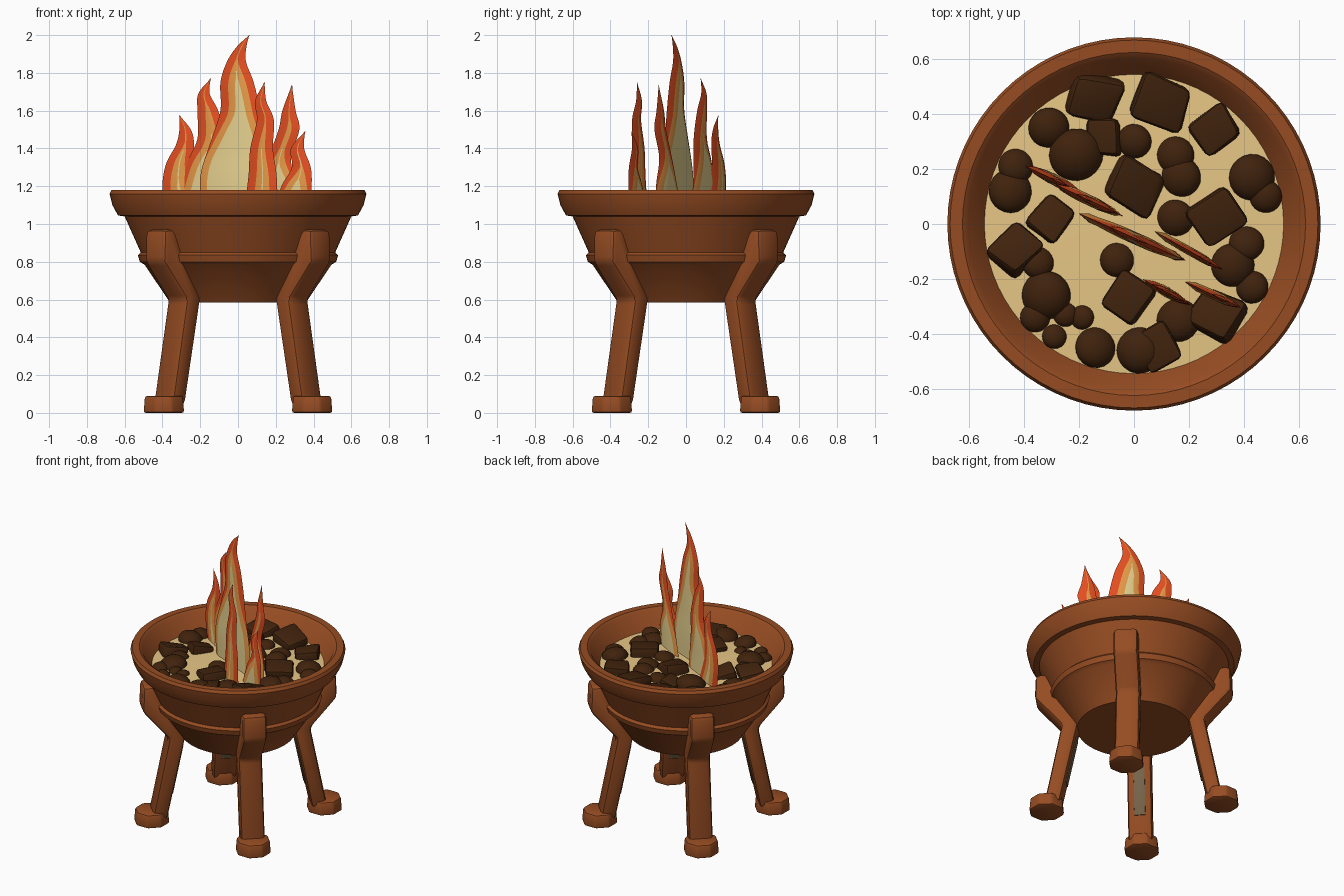
import bpy, bmesh, math, random
from mathutils import Matrix, Vector, Euler

random.seed(4)
if "Cube" in bpy.data.objects:
    bpy.data.objects.remove(bpy.data.objects["Cube"], do_unlink=True)


def material(name, srgb):
    """Flat material from a display colour."""
    linear = [((c + 0.055) / 1.055) ** 2.4 for c in srgb] + [1]
    mat = bpy.data.materials.new(name)
    mat.use_nodes = True
    mat.diffuse_color = linear
    shader = mat.node_tree.nodes["Principled BSDF"]
    shader.inputs["Base Color"].default_value = linear
    shader.inputs["Roughness"].default_value = 0.9
    return mat


clay = material("terracotta", (.59, .3, .135))
ash = material("ash_grey", (.46, .39, .29))
coal = material("dark_coal", (.25, .135, .05))
sand = material("pale_sand", (.92, .79, .53))
red = material("flame_red", (.9, .31, .13))
orange = material("flame_orange", (.93, .62, .29))
cream = material("flame_cream", (.95, .86, .59))


def finish(bm, name, mats, angle=35):
    """Turn a bmesh into a smooth-shaded object with sharp creases."""
    bmesh.ops.recalc_face_normals(bm, faces=bm.faces)
    mesh = bpy.data.meshes.new(name)
    bm.to_mesh(mesh)
    bm.free()
    for mat in mats:
        mesh.materials.append(mat)
    mesh.shade_smooth()
    mesh.set_sharp_from_angle(angle=math.radians(angle))
    obj = bpy.data.objects.new(name, mesh)
    bpy.context.collection.objects.link(obj)


def lathe(name, profile, mat, steps=72):
    bm = bmesh.new()
    verts = [bm.verts.new((r, 0, z)) for r, z in profile]
    edges = [bm.edges.new(pair) for pair in zip(verts, verts[1:])]
    bmesh.ops.spin(bm, geom=verts + edges, axis=(0, 0, 1), cent=(0, 0, 0),
                   angle=math.tau, steps=steps)
    bmesh.ops.remove_doubles(bm, verts=bm.verts, dist=0.0005)
    finish(bm, name, [mat])


def bevel_and_turn(bm, name, bevel, angle, mat):
    """Chamfer a leg part and swing it to its corner."""
    bmesh.ops.recalc_face_normals(bm, faces=bm.faces)
    bmesh.ops.bevel(bm, geom=list(bm.edges), offset=bevel, segments=2,
                    profile=0.5, affect='EDGES', clamp_overlap=True)
    bmesh.ops.rotate(bm, verts=bm.verts, cent=(0, 0, 0),
                     matrix=Matrix.Rotation(angle, 3, 'Z'))
    finish(bm, name, [mat])


def make_slab(name, profile, half_width, bevel, angle, mat):
    """Extrude an outline of radius and height sideways."""
    bm = bmesh.new()
    face = bm.faces.new([bm.verts.new((r, -half_width, z)) for r, z in profile])
    extruded = bmesh.ops.extrude_face_region(bm, geom=[face])["geom"]
    moved = [g for g in extruded if isinstance(g, bmesh.types.BMVert)]
    bmesh.ops.translate(bm, verts=moved, vec=(0, 2 * half_width, 0))
    bevel_and_turn(bm, name, bevel, angle, mat)


def make_foot(name, angle):
    """Eight-sided block, flat sides square to the leg."""
    bm = bmesh.new()
    place = Matrix.Translation((.555, 0, .045)) @ Matrix.Rotation(math.pi / 8, 4, 'Z')
    bmesh.ops.create_cone(bm, cap_ends=True, segments=8, radius1=.116, radius2=.108,
                          depth=.09, matrix=place)
    bevel_and_turn(bm, name, .012, angle, clay)


# Bowl with a raised band and a heavy rim
lathe("bowl", [(0, .585), (.36, .585), (.495, .785), (.52, .80), (.53, .835),
               (.515, .85), (.6, 1.04), (.635, 1.045), (.665, 1.1), (.68, 1.16),
               (.67, 1.18), (.625, 1.18), (.605, 1.165), (.54, 1.05), (.5, 1.0),
               (0, 1.0)], clay)
lathe("sand_bed", [(0, 1.075), (.3, 1.07), (.545, 1.06)], sand)

# Four splayed legs with brackets, feet and ashy inner faces
leg = [(.465, .04), (.565, .04), (.455, .6), (.625, .8), (.62, .97), (.5, .97),
       (.46, .82), (.345, .62)]
ash_strip = [(.43, .2), (.424, .2), (.357, .53), (.363, .53)]
corners = ("back_left", "back_right", "front_right", "front_left")
for i, corner in enumerate(corners):
    turn = math.pi / 4 + i * math.pi / 2
    make_slab(corner + "_leg", leg, .078, .027, turn, clay)
    make_slab(corner + "_ash_strip", ash_strip, .035, .001, turn, ash)
    make_foot(corner + "_foot", turn)

# Coals: rounded lumps and angular chunks, as x, y, radius
lumps = [(-.31, .35, .075), (-.21, .25, .1), (0, .3, .065), (.15, .25, .07),
         (.17, .17, .075), (.15, .02, .07), (.43, .17, .085), (.48, .1, .06),
         (.41, -.07, .065), (.36, -.15, .08), (.43, -.23, .06),
         (-.06, -.13, .065), (-.32, -.26, .09), (-.35, -.14, .06),
         (-.36, -.34, .055), (-.29, -.41, .045), (-.19, -.34, .045),
         (-.25, -.33, .045), (-.14, -.45, .075), (.02, -.46, .085),
         (.16, -.35, .08), (-.45, .12, .08), (-.43, .21, .065)]
chunks = [(-.15, .46, .13), (.1, .45, .13), (.3, .34, .115), (-.11, .32, .1),
          (0, .14, .13), (-.3, .02, .105), (.3, .03, .115), (-.02, -.27, .105),
          (-.43, -.1, .105), (.3, -.33, .12), (.09, -.45, .1)]


def place_coal(bm, x, y, z, scale):
    """Flatten a coal, tip it over at random and move it."""
    spin = Euler((random.uniform(-.25, .25), random.uniform(-.25, .25),
                  random.uniform(0, math.tau))).to_matrix().to_4x4()
    matrix = Matrix.Translation((x, y, z)) @ spin @ Matrix.Diagonal((*scale, 1))
    bmesh.ops.transform(bm, matrix=matrix, verts=bm.verts)


for number, (x, y, r) in enumerate(lumps, 1):
    bm = bmesh.new()
    bmesh.ops.create_icosphere(bm, subdivisions=3, radius=1)
    place_coal(bm, x, y, 1.06, (r, r, r * .7))
    finish(bm, f"round_coal_{number}", [coal])

for number, (x, y, r) in enumerate(chunks, 1):
    bm = bmesh.new()
    bmesh.ops.create_cube(bm, size=1.5)
    for v in bm.verts:
        v.co *= random.uniform(.8, 1.1)
    bmesh.ops.bevel(bm, geom=list(bm.edges), offset=.22, segments=2,
                    profile=.5, affect='EDGES')
    place_coal(bm, x, y, 1.06, (r, r * .9, r * .65))
    finish(bm, f"angular_coal_{number}", [coal])


def smooth_path(points, steps=6):
    """Catmull-Rom interpolation through the points."""
    p = [Vector(q) for q in points]
    p = [2 * p[0] - p[1]] + p + [2 * p[-1] - p[-2]]
    path = []
    for a, b, c, d in zip(p, p[1:], p[2:], p[3:]):
        for s in range(steps):
            t = s / steps
            path.append(b + (c - a) * t / 2 + (a * 2 - b * 5 + c * 4 - d) * t * t / 2
                        + (b * 3 - a - c * 3 + d) * t ** 3 / 2)
    return path + [p[-2]]


def flame(name, spine, y0, slope, red_from=.8, cream_top=1.38):
    """Thin lens-shaped tongue; the red edge fades out towards red_from."""
    bm = bmesh.new()
    rings = []
    for x, z, half in smooth_path(spine):
        half = max(half, .002)
        edge = .042 * min(1, max(.06, (z - red_from) / .25))
        mid = max(.08, 1 - edge / half)
        core = max(.04, 1 - (edge + .036) / half)
        across = [-1, -mid, -core, core, mid, 1]
        lens = [(u, -1) for u in across] + [(u, 1) for u in across[4:0:-1]]
        ring = []
        for u, side in lens:
            px = x + u * half
            depth = side * half * .24 * (1 - u * u)
            ring.append(bm.verts.new((px, y0 + slope * px + depth, z)))
        rings.append(ring)
    for low, high in zip(rings, rings[1:]):
        bands = (0, 1, 2 if low[0].co.z < cream_top else 1, 1, 0)
        for i in range(len(low)):
            j = (i + 1) % len(low)
            face = bm.faces.new((low[i], low[j], high[j], high[i]))
            face.material_index = bands[i % len(bands)]
    bm.faces.new(rings[-1])
    bm.faces.new(rings[0][::-1])
    finish(bm, name, [red, orange, cream], 60)


# Flame tongues: spine points of x, z and half width
flame("main_flame", [(0, 1.05, .19), (-.01, 1.25, .19), (0, 1.45, .14),
                     (.012, 1.6, .105), (-.005, 1.75, .088), (-.008, 1.86, .05),
                     (.02, 1.94, .025), (.06, 2, 0)], -.05, -.44, 1.33, 1.8)
flame("front_tall_flame", [(.12, 1.05, .09), (.13, 1.25, .075), (.125, 1.4, .06),
                           (.145, 1.55, .045), (.12, 1.65, .03), (.14, 1.75, 0)],
      -.185, -.53)
flame("front_short_flame", [(.28, 1.05, .1), (.31, 1.2, .08), (.335, 1.3, .05),
                            (.315, 1.4, .035), (.355, 1.49, 0)], -.125, -.46, 1.05)
flame("left_tall_flame", [(.19, 1.05, .12), (.21, 1.2, .1), (.22, 1.35, .06),
                          (.27, 1.5, .055), (.27, 1.6, .035), (.285, 1.735, 0)],
      .015, -.56, 1.15)
flame("right_tall_flame", [(-.17, 1.05, .13), (-.17, 1.3, .105), (-.14, 1.45, .075),
                           (-.16, 1.6, .055), (-.18, 1.69, .03), (-.145, 1.77, 0)],
      .01, -.47, 1.15, 1.46)
flame("right_short_flame", [(-.28, 1.05, .1), (-.315, 1.2, .085), (-.31, 1.32, .07),
                            (-.28, 1.42, .048), (-.28, 1.5, .03), (-.31, 1.575, 0)],
      .025, -.47)
